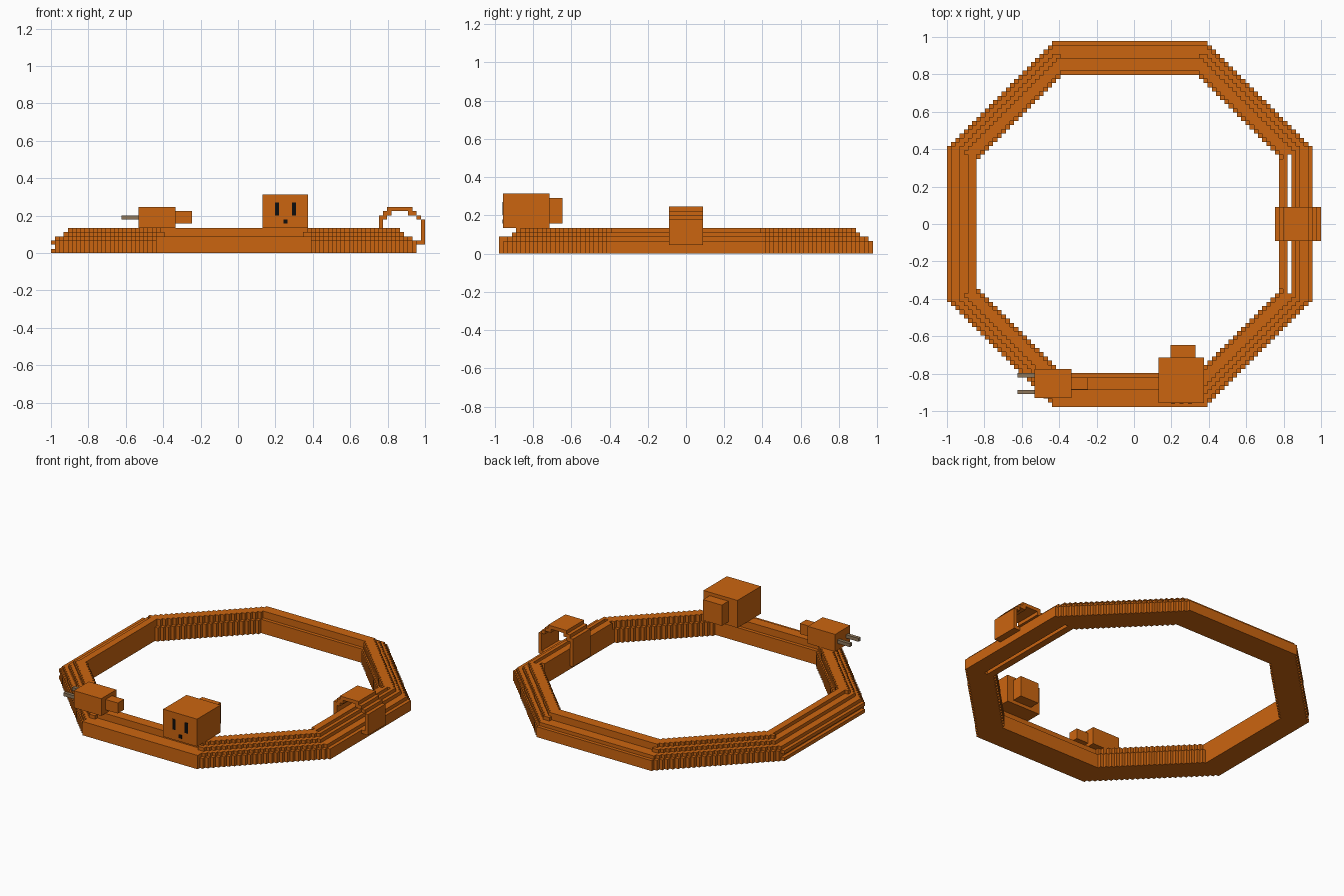
import bpy, bmesh
from mathutils import Vector

cube = bpy.data.objects.get("Cube")
if cube:
    bpy.data.objects.remove(cube, do_unlink=True)

V = 2 / 89          # size of one block
HALF = 43           # blocks from the coil centre to its outermost block
X0 = -1 + V * (HALF + 0.5)


def material(name, rgb):
    m = bpy.data.materials.new(name)
    m.use_nodes = True
    m.diffuse_color = (*rgb, 1)
    m.node_tree.nodes["Principled BSDF"].inputs["Base Color"].default_value = (*rgb, 1)
    return m


ORANGE = material("cord orange", (0.60, 0.13, 0.005))
METAL = material("prong metal", (0.27, 0.18, 0.10))
BLACK = material("slot black", (0.004, 0.004, 0.004))


def finish(name, bm, mat):
    mesh = bpy.data.meshes.new(name)
    bm.to_mesh(mesh)
    bm.free()
    mesh.materials.append(mat)
    obj = bpy.data.objects.new(name, mesh)
    bpy.context.collection.objects.link(obj)
    return obj


def boxes(name, mat, *spans):
    """One object from boxes given as (x0, x1, y0, y1, z0, z1)."""
    bm = bmesh.new()
    for x0, x1, y0, y1, z0, z1 in spans:
        verts = bmesh.ops.create_cube(bm, size=1)["verts"]
        for v in verts:
            v.co = ((x0 + x1) / 2 + v.co.x * (x1 - x0),
                    (y0 + y1) / 2 + v.co.y * (y1 - y0),
                    (z0 + z1) / 2 + v.co.z * (z1 - z0))
    return finish(name, bm, mat)


# Coil: per side, the (first, end) block depth filled in each layer, bottom up
LAYERS = {
    "left": [(0, 7), (1, 7), (0, 7), (1, 7), (3, 7), (5, 7)],
    "right": [(0, 8), (0, 8), (0, 8), (1, 8), (3, 8), (4, 8)],
    "front": [(0, 8), (0, 8), (0, 8), (0, 8), (4, 7), (4, 7)],
    "back": [(0, 8), (0, 8), (0, 8), (1, 8), (4, 7), (4, 7)],
    "diagonal": [(0, 10), (0, 10), (0, 10), (1, 10), (3, 9), (5, 9)],
}
SLOT = 5            # open gap between the loose inner turn and the rest


def filled(u, w, layer):
    dx, dy = HALF - abs(u), HALF - abs(w)
    dd = 61 - abs(u) - abs(w)
    if min(dx, dy, dd) < 0:
        return False
    side, depth = min(
        [("right" if u > 0 else "left", dx),
         ("back" if w > 0 else "front", dy),
         ("diagonal", dd)],
        key=lambda s: s[1] * (0.72 if s[0] == "diagonal" else 1))
    if side == "right" and depth == SLOT:
        return False
    first, end = LAYERS[side][layer]
    return first <= depth < end


span = range(-HALF, HALF + 1)
cells = {(u, w, k) for k in range(6) for u in span for w in span if filled(u, w, k)}

# Only the exposed faces of the blocks are built
bm = bmesh.new()
corners = {}


def corner(p):
    key = tuple(round(c * 2) for c in p)
    if key not in corners:
        corners[key] = bm.verts.new((X0 + p[0] * V, p[1] * V, (p[2] + 0.5) * V))
    return corners[key]


for cell in sorted(cells):
    c = Vector(cell)
    for axis in range(3):
        for sign in (-1, 1):
            n = Vector((0, 0, 0))
            n[axis] = sign
            if tuple(int(a) for a in c + n) in cells:
                continue
            a = Vector((0, 0, 0))
            a[(axis + 1) % 3] = 0.5
            b = n.cross(a)
            mid = c + n / 2
            bm.faces.new([corner(mid + q) for q in (a + b, b - a, -a - b, a - b)])
bmesh.ops.recalc_face_normals(bm, faces=bm.faces)
finish("coiled_cord", bm, ORANGE)

# Socket end with its cord collar and face holes
boxes("socket_body", ORANGE, (0.13, 0.375, -0.957, -0.715, 0.135, 0.314))
boxes("socket_collar", ORANGE, (0.195, 0.33, -0.715, -0.647, 0.157, 0.292))
boxes("socket_holes", BLACK,
      *[(x, x + V, -0.960, -0.955, z0, z1)
        for x, z0, z1 in ((0.198, 0.202, 0.27), (0.288, 0.202, 0.27), (0.243, 0.157, 0.18))])

# Plug end with its collar and two prongs
boxes("plug_body", ORANGE, (-0.533, -0.335, -0.93, -0.775, 0.135, 0.247))
boxes("plug_collar", ORANGE, (-0.335, -0.247, -0.885, -0.82, 0.157, 0.225))
boxes("plug_prongs", METAL,
      *[(-0.623, -0.533, y, y + V, 0.18, 0.202) for y in (-0.91, -0.82)])

# Strap over the coil: block runs (first column, end column, first row, end row)
STRAP = [(78, 79, 1, 9), (79, 80, 8, 10), (80, 86, 10, 11), (79, 81, 9, 10),
         (85, 87, 9, 10), (87, 88, 8, 9), (86, 88, 2, 3), (88, 89, 2, 8)]
boxes("strap", ORANGE,
      *[(i0 * V - 1, i1 * V - 1, -4 * V, 4 * V, k0 * V, k1 * V)
        for i0, i1, k0, k1 in STRAP])
